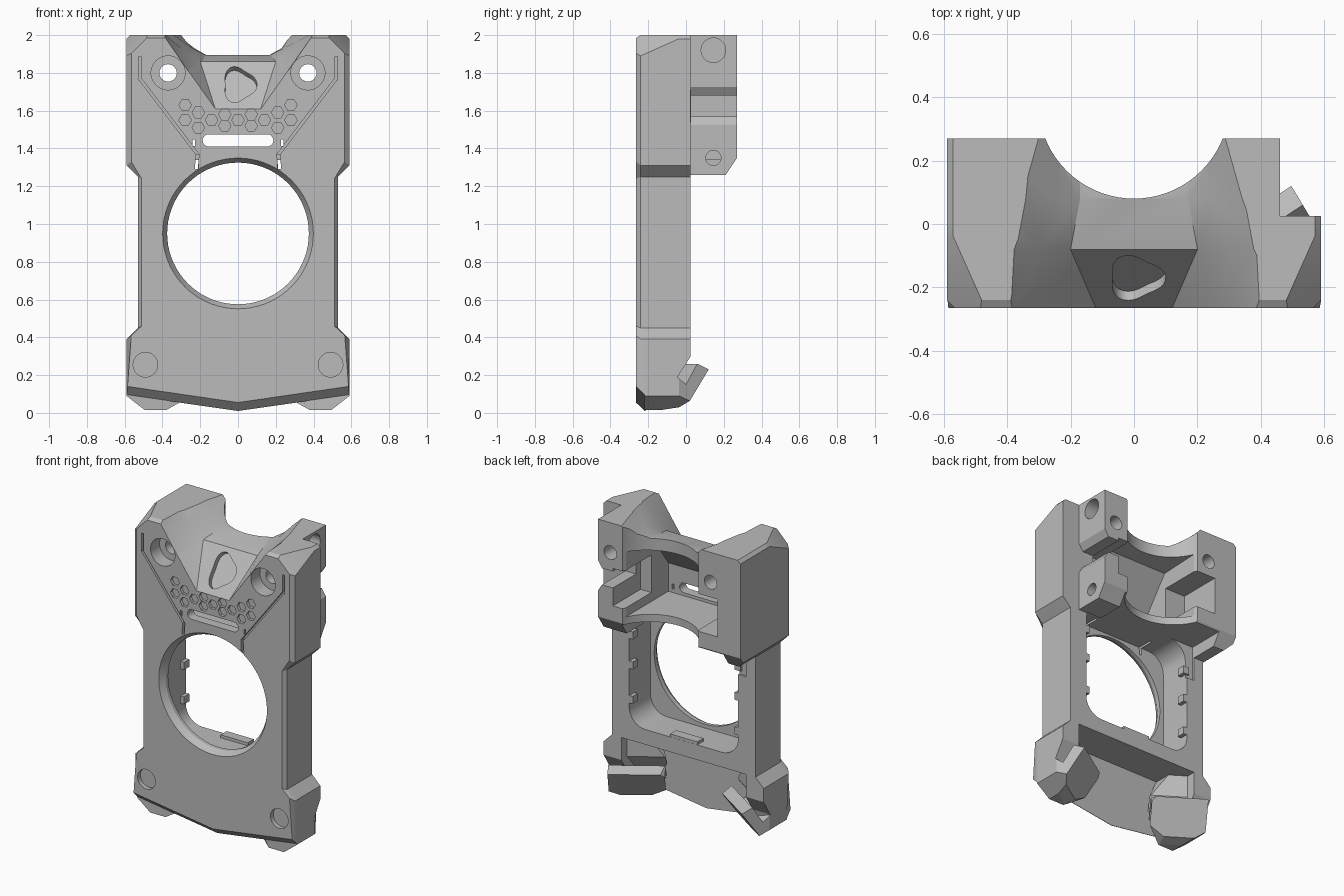
import bpy, bmesh, math
from mathutils import Vector

old = bpy.data.objects.get("Cube")
if old:
    bpy.data.objects.remove(old, do_unlink=True)

grey = bpy.data.materials.new("plain grey")
grey.use_nodes = True
grey.diffuse_color = (0.5, 0.5, 0.5, 1)
grey.node_tree.nodes["Principled BSDF"].inputs["Base Color"].default_value = (0.5, 0.5, 0.5, 1)


def loft(name, rings, planes=()):
    """Closed solid through rings of equal length, trimmed by (point, outward normal) planes."""
    bm = bmesh.new()
    rows = [[bm.verts.new(p) for p in ring] for ring in rings]
    n = len(rows[0])
    for a, b in zip(rows, rows[1:]):
        for i in range(n):
            j = (i + 1) % n
            bm.faces.new((a[i], a[j], b[j], b[i]))
    bm.faces.new(rows[0])
    bm.faces.new(rows[-1])
    for co, no in planes:
        bmesh.ops.bisect_plane(bm, geom=bm.verts[:] + bm.edges[:] + bm.faces[:],
                               plane_co=co, plane_no=no, clear_outer=True)
        bmesh.ops.holes_fill(bm, edges=[e for e in bm.edges if e.is_boundary], sides=0)
    bmesh.ops.recalc_face_normals(bm, faces=bm.faces)
    mesh = bpy.data.meshes.new(name)
    bm.to_mesh(mesh)
    bm.free()
    mesh.materials.append(grey)
    ob = bpy.data.objects.new(name, mesh)
    bpy.context.collection.objects.link(ob)
    return ob


def place(p, axis, d):
    u, v = p
    return {"X": (d, u, v), "Y": (u, d, v), "Z": (u, v, d)}[axis]


def prism(name, pts, axis, a, b, planes=()):
    return loft(name, [[place(p, axis, d) for p in pts] for d in (a, b)], planes)


def box(name, x, y, z):
    return prism(name, [(x[0], z[0]), (x[1], z[0]), (x[1], z[1]), (x[0], z[1])], "Y", *y)


def circle(u, v, r, n=48):
    return [(u + r * math.cos(math.tau * i / n), v + r * math.sin(math.tau * i / n)) for i in range(n)]


def rounded(w, z0, z1, r, n=8):
    pts = []
    for k, (u, v) in enumerate([(w - r, z1 - r), (r - w, z1 - r), (r - w, z0 + r), (w - r, z0 + r)]):
        for i in range(n + 1):
            t = math.pi / 2 * (k + i / n)
            pts.append((u + r * math.cos(t), v + r * math.sin(t)))
    return pts


def strip(p, q, w):
    p, q = Vector(p), Vector(q)
    d = (q - p).normalized() * w / 2
    s = Vector((-d.y, d.x))
    return [p - d - s, q + d - s, q + d + s, p - d + s]


def combine(target, other, op="DIFFERENCE"):
    mod = target.modifiers.new("combine", "BOOLEAN")
    mod.operation, mod.object, mod.solver = op, other, "EXACT"
    bpy.context.view_layer.objects.active = target
    bpy.ops.object.modifier_apply(modifier=mod.name)
    bpy.data.objects.remove(other, do_unlink=True)


def mirrored(half):
    return half + [(-x, z) for x, z in reversed(half) if x > 0]


# Front shell: chamfered outline, deeper chamfer below, clipped upper corners
outer = mirrored([(0, .01), (.59, .095), (.59, .39), (.53, .45), (.53, 1.25), (.59, 1.31), (.59, 1.98), (.57, 2)])
inner = mirrored([(0, .055), (.585, .14), (.565, .41), (.51, .46), (.51, 1.24), (.565, 1.33), (.565, 1.96), (.55, 1.985)])
corners = []
for s in (1, -1):
    a, b, c = Vector((s * .565, -.05, 2)), Vector((s * .48, -.24, 2)), Vector((s * .59, -.24, 1.89))
    no = (b - a).cross(c - a)
    corners.append((a, no if no.z > 0 else -no))
shell = loft("front_shell", [[(x, -.265, z) for x, z in inner],
                             [(x, -.218 if z < .2 else -.24, z) for x, z in outer],
                             [(x, .025, z) for x, z in outer]], corners)

# Rear hood block, deeper on the right side
hood = [(-.59, 1.31), (-.54, 1.26), (.46, 1.26), (.46, 2), (-.57, 2), (-.59, 1.98)]
combine(shell, prism("hood", hood, "Y", 0, .27, [((0, .21, 1.26), (0, .09, -.06))]), "UNION")

# Lower recess, main opening and countersunk lens hole
combine(shell, box("recess", (-.7, .7), (-.215, .5), (-.1, .45)))
combine(shell, prism("opening", rounded(.402, .55, 1.34, .12), "Y", -.2, .03))
combine(shell, box("rear_gap", (-.46, .29), (.01, .5), (1.1, 1.34)))
rings = [(-.275, .405), (-.225, .375), (-.1, .375)]
combine(shell, loft("lens_hole", [[(x, y, z) for x, z in circle(0, .95, r, 72)] for y, r in rings]))

# Hollow behind the nose and the open side channel with bevelled lips
profile = [(-.2, 1.39), (-.2, 1.58), (-.03, 1.81), (.4, 1.83), (.4, 1.39)]
combine(shell, prism("hollow", profile, "X", -.27, .27))
combine(shell, box("side_hollow", (-.42, .35), (-.02, .4), (1.45, 1.7)))
channel = [(.3, 1.57), (.43, 1.57), (.47, 1.51), (.47, 1.74), (.43, 1.68), (.3, 1.68)]
combine(shell, prism("side_channel", channel, "Y", .026, .4))
combine(shell, prism("back_arc", circle(0, .381, .301, 72), "Z", 1.3, 2.2))

# Flared valley across the top with the sloping nose face
valley = [(-.27, (.118, 1.603), (.265, 1.81), (.41, 2.02)), (-.08, (.2, 1.86), (.3, 1.93), (.4, 2.02)),
          (.08, (.17, 1.895), (.24, 1.93), (.37, 2.02)), (.4, (.17, 1.9), (.21, 1.93), (.28, 2.02))]
combine(shell, loft("valley", [[(x, y, z) for x, z in mirrored(half)] for y, *half in valley]))

# Lobed pocket sunk in the sloping face
across, normal = Vector((0, .185, .25)).normalized(), Vector((0, -.25, .185)).normalized()
centre = Vector((.005, -.17, 1.738))
rim = []
for i in range(48):
    t = math.tau * i / 48
    r = .093 + .013 * math.cos(3 * t)
    rim.append(centre + Vector((r * math.cos(t) * .9, 0, 0)) + across * (r * math.sin(t) * 1.2))
combine(shell, loft("pocket", [[p + normal * d for p in rim] for d in (-.035, .06)]))

# Screw holes, lower pockets, grooves and slits on both sides
for s in (1, -1):
    combine(shell, prism("screw_seat", circle(s * .37, 1.8, .09), "Y", -.4, -.17))
    combine(shell, prism("screw_hole", circle(s * .37, 1.8, .046, 32), "Y", -.3, .5))
    combine(shell, prism("lower_pocket", circle(s * .49, .255, .065), "Y", -.4, -.235))
    path = [(s * .52, 1.88), (s * .52, 1.77), (s * .215, 1.37), (s * .215, 1.3)]
    for p, q in zip(path, path[1:]):
        combine(shell, prism("groove", strip(p, q, .014), "Y", -.4, -.24))
    combine(shell, prism("slit", strip((s * .22, 1.30), (s * .215, 1.36), .016), "Y", -.4, -.1))
    combine(shell, prism("small_slit", strip((s * .235, 1.42), (s * .235, 1.44), .014), "Y", -.4, -.1))
for v, r, depth in ((1.92, .065, .31), (1.35, .04, .25)):
    combine(shell, prism("side_hole", circle(.145, v, r, 32), "X", depth, .7))

# Vent slot and engraved hexagons
combine(shell, prism("vent_slot", rounded(.187, 1.41, 1.475, .0324), "Y", -.4, -.1))
hexes = [(0, 1.55), (.07, 1.52), (.07, 1.58), (.14, 1.55), (.21, 1.51), (.21, 1.59), (.28, 1.55), (.28, 1.63)]
for x, z in hexes:
    for s in ((1, -1) if x else (1,)):
        combine(shell, prism("hexagon", circle(s * x, z, .033, 6), "Y", -.4, -.245))

# Corner feet: hooked profile swept diagonally from the outer end inwards
foot = [(-.22, .455), (.025, .455), (.025, .3), (-.045, .19), (0, .15), (.06, .26),
        (.12, .23), (0, .03), (-.06, .015), (-.13, .015), (-.22, .06)]
wall = [(-.22, .12), (-.06, .12), (-.045, .19), (.025, .3), (.025, .455), (-.22, .455)]
for side, s in (("left", 1), ("right", -1)):
    shoulder = ((s * .59, 0, .39), (s, 0, 1))
    trims = [((0, -.22, 0), (0, -1, 0)), ((s * .59, 0, 0), (s, 0, 0)),
             ((s * .59, 0, .09), (s * .07, 0, -.09)), ((s * .38, 0, .015), (s * -.045, 0, -.08)),
             shoulder, ((s * .36, 0, .45), (s * -.2, 0, .12))]
    end = [Vector((s * (.55 - .6 * (y - .03)), y, z)) for y, z in foot]
    sweep = Vector((s * -.29, -.19, 0))
    loft(side + "_foot", [end, [p + sweep for p in end]], trims)
    prism(side + "_foot_wall", wall, "X", s * .46, s * .59, [shoulder])
    # Retaining nubs inside the opening
    for i, z in enumerate((.72, .95, 1.15)):
        box(f"{side}_nub_{i + 1}", sorted((s * .376, s * .42)), (-.03, .024), (z - .025, z + .025))
box("lower_clip", (-.1, .1), (-.04, .024), (.52, .57))

# Sharp-edged smooth shading on the curved body
bpy.ops.object.select_all(action="DESELECT")
shell.select_set(True)
bpy.context.view_layer.objects.active = shell
bpy.ops.object.shade_smooth_by_angle(angle=math.radians(25))
